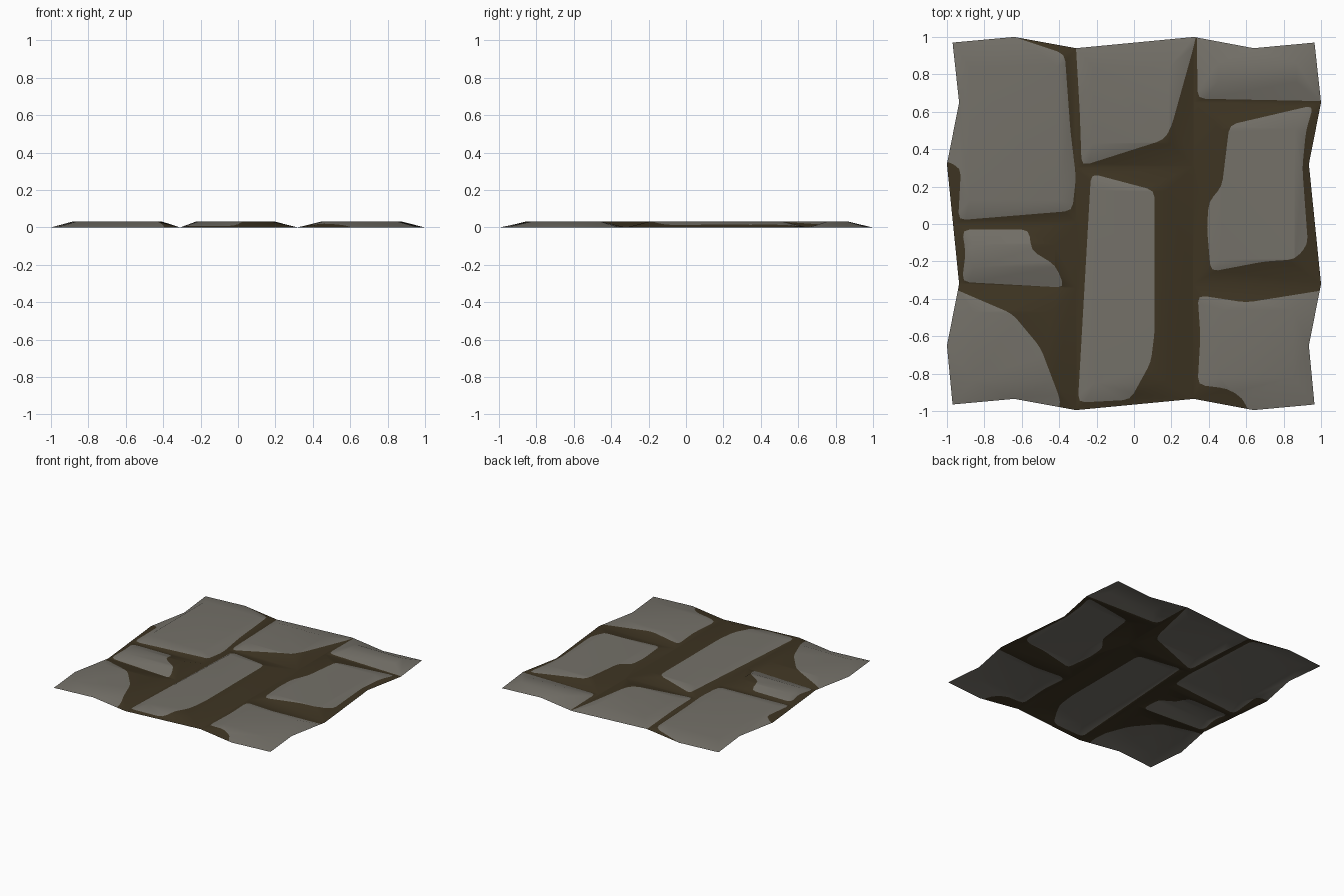
import bpy
import bmesh
from mathutils import Vector
from mathutils.geometry import delaunay_2d_cdt, intersect_point_line

cube = bpy.data.objects.get("Cube")
if cube:
    bpy.data.objects.remove(cube, do_unlink=True)

HEIGHT = 0.033   # top of the stones above the joints
REPEAT = 1.935   # spacing at which the tile repeats


def vectors(points):
    return [Vector(p) for p in points]


def loop_segments(points):
    return list(zip(points, points[1:] + points[:1]))


def rounded(points, radius=0.04):
    """Soften every corner of an outline."""
    result = []
    for i, p in enumerate(points):
        ends = []
        for q in (points[i - 1], points[(i + 1) % len(points)]):
            side = q - p
            ends.append(p + side.normalized() * min(radius, side.length * 0.4))
        middle = (ends[0] + ends[1]) / 4 + p / 2
        result += [ends[0], middle, ends[1]]
    return result


def inside(point, polygon):
    hit = False
    for a, b in loop_segments(polygon):
        if (a.y > point.y) != (b.y > point.y):
            if point.x < a.x + (point.y - a.y) * (b.x - a.x) / (b.y - a.y):
                hit = not hit
    return hit


def distance(point, segments):
    best = 9.0
    for a, b in segments:
        t = intersect_point_line(point, a, b)[1]
        best = min(best, (a.lerp(b, max(0, min(1, t))) - point).length)
    return best


def flat_material(name, colour):
    material = bpy.data.materials.new(name)
    material.use_nodes = True
    material.diffuse_color = colour
    shader = next(n for n in material.node_tree.nodes if n.type == 'BSDF_PRINCIPLED')
    shader.inputs["Base Color"].default_value = colour
    shader.inputs["Roughness"].default_value = 0.9
    return material


# Wavy tile border: opposite sides are copies, so tiles interlock
top = vectors([(-.97, .97), (-.64, 1), (-.31, .94), (.32, 1), (.64, .94), (.965, .97)])
right = vectors([(1, .65), (.935, .32), (1, -.32), (.935, -.65)])
bottom = [p - Vector((0, REPEAT)) for p in reversed(top)]
left = [p - Vector((REPEAT, 0)) for p in reversed(right)]
border = top + right + bottom + left

# Joint lines at the bottom of the channels
joints = [tuple(vectors(pair)) for pair in (
    ((-.31, .94), (-.31, -1)),
    ((.32, 1), (.315, -.935)),
    ((-.97, 0), (-.31, .01)),
    ((-.935, -.32), (-.31, -.34)),
    ((-.31, .3), (.32, .31)),
    ((.32, .65), (1, .65)),
    ((.315, -.32), (1, -.32)),
)]

# Each stone: its flat top as a box, and the outline of its grey face.
# Outlines may run past the border, where they are trimmed.
plateaus, outlines = [], []


def stone(x0, x1, y0, y1, outline):
    plateaus.append(vectors([(x0, y0), (x1, y0), (x1, y1), (x0, y1)]))
    outlines.append(rounded(vectors(outline)))


# Left column
stone(-.88, -.41, .13, .84, [
    (-1.1, 1.1), (-.7, 1.1), (-.64, 1), (-.37, .91), (-.34, .5), (-.31, .25),
    (-.33, .07), (-.94, .02), (-.925, .3), (-1.1, .38)])
stone(-.86, -.42, -.23, -.11, [
    (-.92, -.03), (-.56, -.03), (-.55, -.14), (-.42, -.22), (-.37, -.34),
    (-.92, -.31), (-.9, -.15)])
stone(-.86, -.43, -.84, -.47, [
    (-1.1, -.28), (-.93, -.36), (-.65, -.48), (-.5, -.66), (-.39, -.95),
    (-.43, -1.1), (-1.1, -1.1)])

# Middle column
stone(-.22, .19, .43, .84, [
    (-.32, 1.1), (.35, 1.1), (.32, .95), (.2, .52), (.16, .45),
    (-.28, .31), (-.29, .6)])
stone(-.21, .18, -.85, .18, [
    (-.23, .27), (.11, .18), (.11, -.58), (.09, -.74), (-.02, -.94), (-.3, -.955)])

# Right column
stone(.45, .87, .76, .86, [
    (.335, 1.1), (1.1, 1.1), (1.1, .655), (.34, .67)])
stone(.46, .86, -.19, .51, [
    (.96, .635), (.51, .53), (.47, .2), (.4, .12), (.39, -.02), (.41, -.255),
    (.7, -.2), (.86, -.19), (.93, -.11), (.9, .3), (.92, .5)])
stone(.46, .85, -.82, -.46, [
    (.34, -.38), (.6, -.42), (1.1, -.34), (1.1, -1.1), (.66, -1.1),
    (.58, -.93), (.5, -.88), (.34, -.86), (.355, -.6)])

# Weave all lines into one triangulated sheet
low_lines = loop_segments(border) + joints
high_lines = [s for p in plateaus for s in loop_segments(p)]
face_lines = [s for p in outlines for s in loop_segments(p)]
points, edges = [], []
for a, b in low_lines + high_lines + face_lines:
    edges.append((len(points), len(points) + 1))
    points += [a, b]
flat_verts, _, triangles = delaunay_2d_cdt(points, edges, [], 0, 0.0005)[:3]


def surface_height(p):
    if any(inside(p, box) for box in plateaus):
        return HEIGHT
    low, high = distance(p, low_lines), distance(p, high_lines)
    return HEIGHT * low / (low + high)


bm = bmesh.new()
verts = [bm.verts.new((p.x, p.y, surface_height(p))) for p in flat_verts]
for triangle in triangles:
    centre = sum((flat_verts[i] for i in triangle), Vector((0, 0))) / len(triangle)
    if inside(centre, border):
        face = bm.faces.new([verts[i] for i in triangle])
        face.normal_update()
        if face.normal.z < 0:
            face.normal_flip()
        # Grey within a stone outline, earth elsewhere
        face.material_index = int(any(inside(centre, o) for o in outlines))
        face.smooth = True
bmesh.ops.delete(bm, geom=[v for v in bm.verts if not v.link_faces], context='VERTS')

mesh = bpy.data.meshes.new("stone_paving")
bm.to_mesh(mesh)
bm.free()
mesh.materials.append(flat_material("brown earth", (.047, .034, .016, 1)))
mesh.materials.append(flat_material("grey stone", (.175, .164, .14, 1)))
paving = bpy.data.objects.new("stone_paving", mesh)
bpy.context.collection.objects.link(paving)

# Keep the stone tops flat while the slopes blend softly
paving.modifiers.new("soft slopes", 'WEIGHTED_NORMAL')
